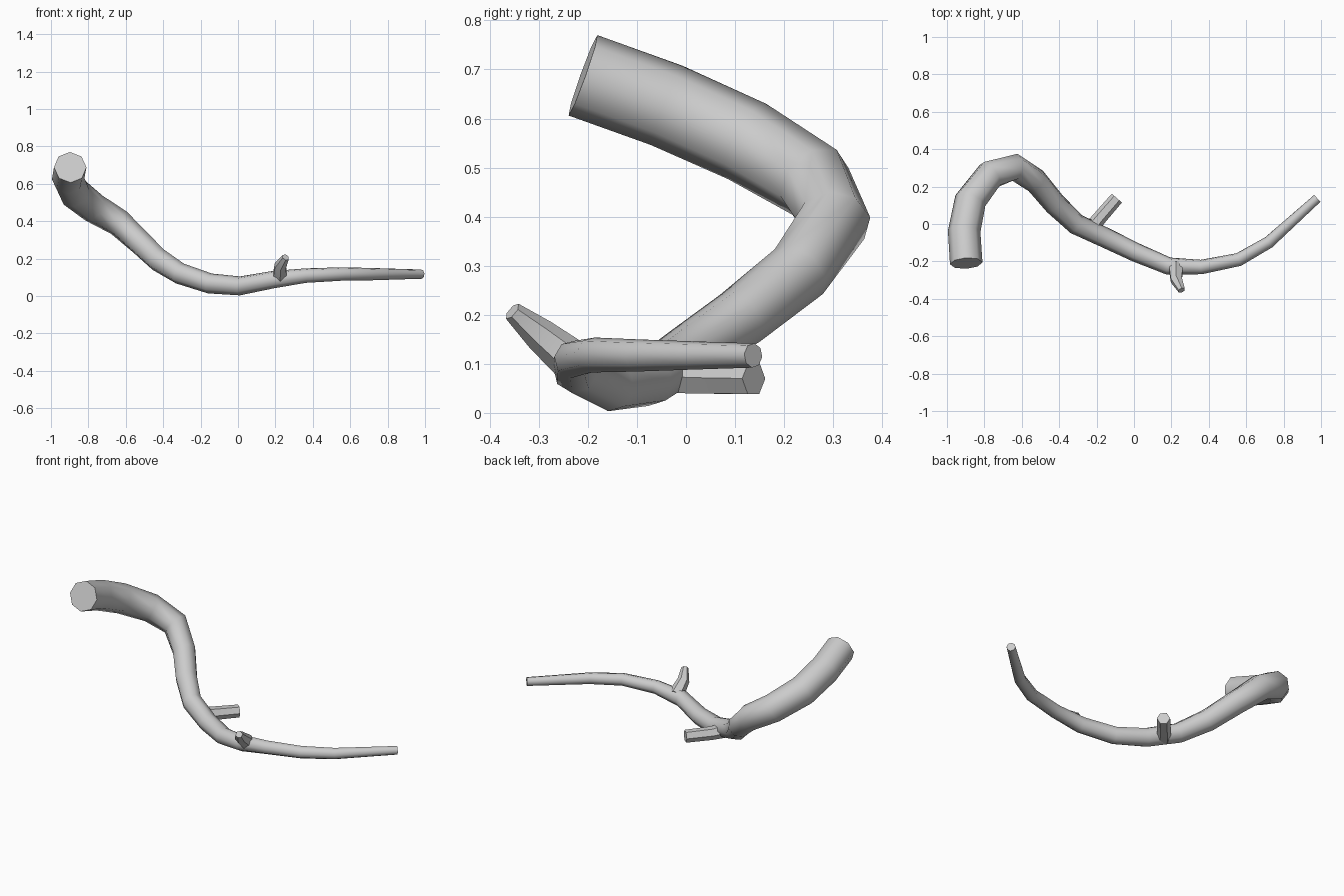
import bpy, bmesh, math
from mathutils import Vector

if "Cube" in bpy.data.objects:
    bpy.data.objects.remove(bpy.data.objects["Cube"])


def tube(name, rings, sides, phase=0.0):
    """Capped tapering tube through (x, y, z, radius) rings."""
    pts = [Vector(r[:3]) for r in rings]
    dirs = [(b - a).normalized() for a, b in zip(pts, pts[1:])]
    tangents = [dirs[0]] + [(a + b).normalized() for a, b in zip(dirs, dirs[1:])] + [dirs[-1]]
    bm = bmesh.new()
    loops = []
    up = Vector((0, 0, 1))
    for p, t, r in zip(pts, tangents, rings):
        up = (up - t * up.dot(t)).normalized()   # carry the frame along without twist
        side = t.cross(up)
        loop = []
        for i in range(sides):
            a = phase + 2 * math.pi * i / sides
            loop.append(bm.verts.new(p + (up * math.cos(a) + side * math.sin(a)) * r[3]))
        loops.append(loop)
    for a, b in zip(loops, loops[1:]):
        for i in range(sides):
            j = (i + 1) % sides
            bm.faces.new((a[i], a[j], b[j], b[i]))
    bm.faces.new(loops[0])
    bm.faces.new(loops[-1])
    bmesh.ops.recalc_face_normals(bm, faces=bm.faces)
    mesh = bpy.data.meshes.new(name)
    bm.to_mesh(mesh)
    bm.free()
    obj = bpy.data.objects.new(name, mesh)
    bpy.context.collection.objects.link(obj)
    bpy.ops.object.select_all(action='DESELECT')
    obj.select_set(True)
    bpy.context.view_layer.objects.active = obj
    bpy.ops.object.shade_smooth_by_angle(angle=math.radians(50))
    return obj


# Main curved branch, thick end to thin end
tube("main_branch", [
    (-0.897, -0.21, 0.688, 0.087), (-0.908, -0.04, 0.627, 0.087),
    (-0.875, 0.125, 0.553, 0.086), (-0.77, 0.262, 0.47, 0.081),
    (-0.637, 0.303, 0.392, 0.074), (-0.525, 0.23, 0.288, 0.067),
    (-0.425, 0.11, 0.193, 0.063), (-0.31, 0.0, 0.12, 0.057),
    (-0.15, -0.075, 0.067, 0.054), (0.01, -0.152, 0.054, 0.051),
    (0.185, -0.225, 0.087, 0.047), (0.36, -0.23, 0.109, 0.039),
    (0.56, -0.19, 0.118, 0.036), (0.72, -0.098, 0.117, 0.033),
    (0.845, 0.015, 0.117, 0.029), (0.98, 0.137, 0.117, 0.025)], 8)

# Broken stub pointing backwards
tube("back_stub", [
    (-0.235, -0.035, 0.08, 0.043), (-0.19, 0.025, 0.072, 0.038),
    (-0.092, 0.138, 0.07, 0.036)], 6, math.pi / 6)

# Small bent twig pointing forwards and up
tube("front_twig", [
    (0.225, -0.225, 0.1, 0.045), (0.226, -0.298, 0.16, 0.034),
    (0.255, -0.354, 0.207, 0.02)], 6)
